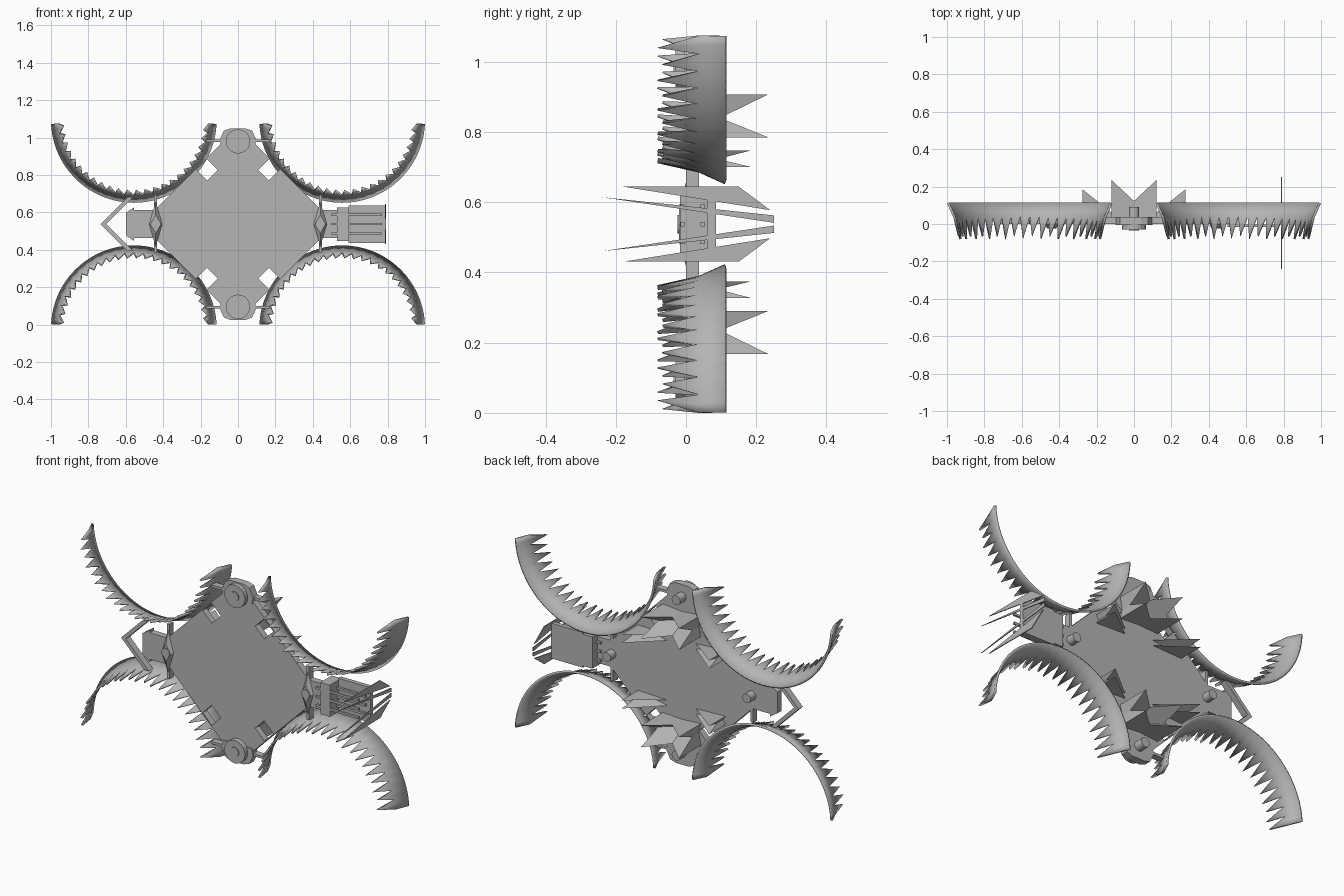
import bpy, bmesh, math
from mathutils import Vector

cube = bpy.data.objects.get("Cube")
if cube:
    bpy.data.objects.remove(cube)

CZ = 0.5375  # height of the horizontal symmetry plane

grey = bpy.data.materials.new("plain_grey")
grey.use_nodes = True
grey.diffuse_color = (0.46, 0.46, 0.46, 1)
grey.node_tree.nodes["Principled BSDF"].inputs["Base Color"].default_value = (0.46, 0.46, 0.46, 1)


def finish(name, bm):
    bmesh.ops.recalc_face_normals(bm, faces=bm.faces)
    mesh = bpy.data.meshes.new(name)
    bm.to_mesh(mesh)
    bm.free()
    mesh.materials.append(grey)
    obj = bpy.data.objects.new(name, mesh)
    bpy.context.collection.objects.link(obj)
    return obj


def prism(name, pts, y0, y1):
    """Extrude an outline (x, height from centre) from y0 to y1."""
    bm = bmesh.new()
    face = bm.faces.new([bm.verts.new((x, y0, CZ + z)) for x, z in pts])
    out = bmesh.ops.extrude_face_region(bm, geom=[face])
    moved = [v for v in out["geom"] if isinstance(v, bmesh.types.BMVert)]
    bmesh.ops.translate(bm, verts=moved, vec=(0, y1 - y0, 0))
    return finish(name, bm)


def box(name, x0, x1, y0, y1, z0, z1):
    return prism(name, [(x0, z0), (x1, z0), (x1, z1), (x0, z1)], y0, y1)


def disc(name, x, z, r, y0, y1, n=20):
    ring = [2 * math.pi * i / n for i in range(n)]
    return prism(name, [(x + r * math.cos(a), z + r * math.sin(a)) for a in ring], y0, y1)


def solid(name, verts, faces):
    bm = bmesh.new()
    vs = [bm.verts.new((x, y, CZ + z)) for x, y, z in verts]
    for f in faces:
        bm.faces.new([vs[i] for i in f])
    return finish(name, bm)


def toothed_blade(name, sx, sz, teeth=24):
    """Flared half ring with a saw-toothed front edge."""
    bm = bmesh.new()
    start = math.radians(2.8)
    step = (math.pi - 2 * start) / teeth

    def point(a, r, y):
        return bm.verts.new((sx * 0.557 + r * math.cos(a), y, CZ + sz * (0.557 - r * math.sin(a))))

    angles = [start + step * i / 2 for i in range(2 * teeth + 1)]
    back = [point(a, 0.443, 0.11) for a in angles]
    mid = [point(a, 0.41, 0.037) for a in angles]
    for i in range(2 * teeth):
        bm.faces.new((back[i], back[i + 1], mid[i + 1], mid[i]))
    for i in range(teeth):
        long_tooth = i % 2 == 0
        tip = point(start + step * (i + 0.75), 0.385, -0.082 if long_tooth else -0.068)
        bm.faces.new((mid[2 * i], mid[2 * i + 1], tip))
        bm.faces.new((mid[2 * i + 1], mid[2 * i + 2], tip))
    obj = finish(name, bm)
    # normals point away from the ring axis so the thickness goes inward
    f = obj.data.polygons[0]
    axis = Vector((sx * 0.557, f.center.y, CZ + sz * 0.557))
    if f.normal.dot(f.center - axis) < 0:
        obj.data.flip_normals()
    mod = obj.modifiers.new("thickness", "SOLIDIFY")
    mod.thickness = 0.012
    mod.offset = -1
    bpy.ops.object.select_all(action="DESELECT")
    obj.select_set(True)
    bpy.context.view_layer.objects.active = obj
    bpy.ops.object.shade_smooth_by_angle(angle=math.radians(25))


# Main diamond plate with four square windows
quarter = [(0.44, 0.08), (0.09, 0.43)]
outline = quarter + [(-x, z) for x, z in reversed(quarter)]
outline += [(-x, -z) for x, z in quarter] + [(x, -z) for x, z in reversed(quarter)]
body = prism("body_plate", outline, 0, 0.037)
for sx in (-1, 1):
    for sz in (-1, 1):
        cutter = disc("window_cutter", sx * 0.165, sz * 0.29, 0.057, -0.1, 0.1, 4)
        cutter.hide_render = True
        cutter.hide_viewport = True
        cut = body.modifiers.new("window", "BOOLEAN")
        cut.object = cutter
        cut.solver = "EXACT"

# Four toothed blades, links and back spikes
SPIKES = [  # tip, then three base corners (x, y, height)
    [(0.12, 0.235, 0.37), (0.12, 0.03, 0.37), (-0.1, 0.03, 0.35), (0.1, 0.03, 0.27)],
    [(0.12, 0.235, 0.247), (0.12, 0.03, 0.247), (-0.1, 0.03, 0.26), (0.1, 0.03, 0.33)],
    [(0.275, 0.185, 0.21), (0.275, 0.03, 0.21), (0.08, 0.03, 0.2), (0.25, 0.03, 0.17)],
    [(0.275, 0.185, 0.163), (0.275, 0.03, 0.163), (0.08, 0.03, 0.17), (0.25, 0.03, 0.2)],
]
for sx, side in ((1, "left"), (-1, "right")):
    for sz, level in ((1, "upper"), (-1, "lower")):
        tag = f"{level}_{side}"
        toothed_blade("toothed_blade_" + tag, sx, sz)
        for spike in SPIKES:
            solid("back_spike_" + tag, [(sx * x, y, sz * z) for x, y, z in spike],
                  [(0, 1, 2), (0, 2, 3), (0, 3, 1), (1, 3, 2)])
        x0, x1 = sorted((sx * 0.05, sx * 0.17))
        z0, z1 = sorted((sz * 0.438, sz * 0.452))
        box("blade_link_" + tag, x0, x1, 0, 0.037, z0, z1)
    x = sx * 0.44
    box("side_bar_" + side, x - 0.008, x + 0.008, 0, 0.037, -0.155, 0.155)
    # Tapered diamond boss with a peg
    base = [(x, 0, 0.12), (x + 0.035, 0, 0), (x, 0, -0.12), (x - 0.035, 0, 0)]
    top = [(x, -0.02, 0.05), (x + 0.028, -0.02, 0), (x, -0.02, -0.05), (x - 0.028, -0.02, 0)]
    solid("side_boss_" + side, base + top,
          [(0, 1, 2, 3), (4, 5, 6, 7)] + [(i, (i + 1) % 4, (i + 1) % 4 + 4, i + 4) for i in range(4)])
    disc("side_peg_" + side, x, 0, 0.026, -0.024, 0.085)

# Rounded end caps with hubs and pegs
for sz, level in ((1, "upper"), (-1, "lower")):
    cap = [(0.09, 0.41), (0.098, 0.45), (0.075, 0.5), (0.04, 0.512)]
    cap += [(-x, z) for x, z in reversed(cap)]
    prism("end_cap_" + level, [(x, sz * z) for x, z in cap], -0.005, 0.037)
    disc("hub_" + level, 0, sz * 0.442, 0.065, -0.03, 0)
    disc("hub_peg_" + level, 0, sz * 0.442, 0.027, -0.035, 0.09)

# Arrow head and chevron on the right end
prism("arrow_head", [(-0.43, 0.075), (-0.555, 0.075), (-0.555, 0.09), (-0.6, 0.06),
                     (-0.6, -0.06), (-0.555, -0.09), (-0.555, -0.075), (-0.43, -0.075)], 0, 0.037)
prism("chevron", [(-0.735, 0), (-0.59, 0.145), (-0.56, 0.145), (-0.705, 0),
                  (-0.56, -0.145), (-0.59, -0.145)], 0, 0.037)

# Clawed hand on the left end
box("wrist", 0.43, 0.53, 0, 0.037, -0.075, 0.075)
box("knuckle_block", 0.53, 0.59, -0.017, 0.085, -0.09, 0.09)
box("palm_plate", 0.59, 0.79, 0.06, 0.085, -0.1, 0.1)
for z in (-0.05, 0, 0.05):
    for y in (-0.01, 0.048):
        box("finger_rod", 0.5, 0.77, y - 0.006, y + 0.006, z - 0.006, z + 0.006)
for s in (1, -1):
    for claw in ([(-0.18, 0.107), (0.15, 0.107), (0.24, 0.04)],
                 [(-0.24, 0.077), (0.25, 0.025), (0.25, 0.004)]):
        pts = [(x, y, s * z) for x in (0.785, 0.79) for y, z in claw]
        solid("claw_blade", pts, [(0, 1, 2), (3, 5, 4), (0, 1, 4, 3), (1, 2, 5, 4), (2, 0, 3, 5)])
